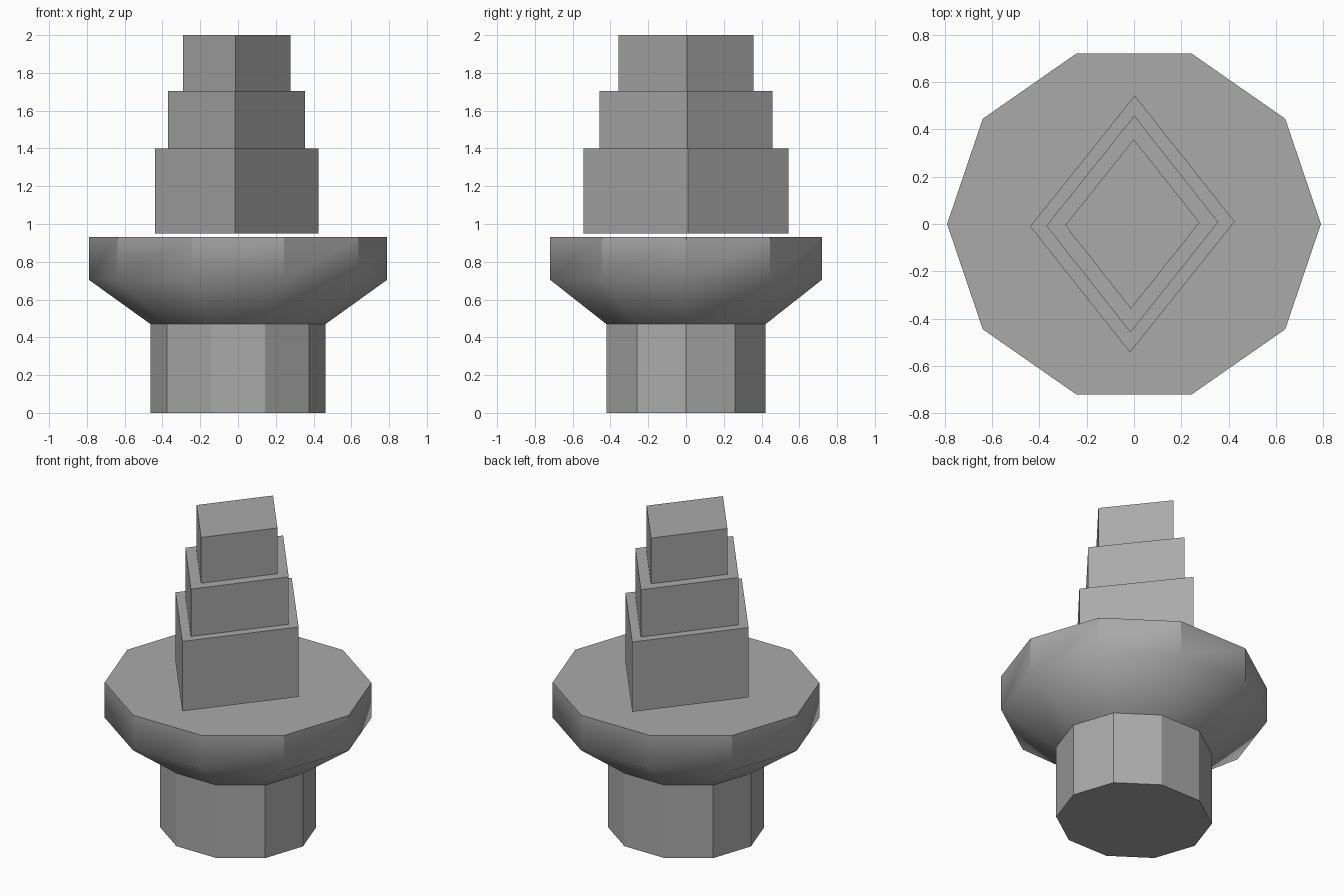
import bpy
import bmesh
import math

cube = bpy.data.objects.get("Cube")
if cube:
    bpy.data.objects.remove(cube, do_unlink=True)

# One plain grey for the whole model
grey = bpy.data.materials.new("stone grey")
grey.use_nodes = True
colour = (0.4, 0.4, 0.4, 1)
grey.diffuse_color = colour
grey.node_tree.nodes["Principled BSDF"].inputs["Base Color"].default_value = colour


def decagon(rx, ry):
    steps = [math.tau * i / 10 for i in range(10)]
    return [(rx * math.cos(a), ry * math.sin(a)) for a in steps]


def diamond(cx, ax, ay, bx, by):
    """Corners of a slightly turned box from its two half diagonals."""
    return [(cx + ax, ay), (cx + bx, by), (cx - ax, -ay), (cx - bx, -by)]


def loft(name, sections, soft_above=None, soft_below=None):
    """Join stacked outlines; edges wholly in the soft height range stay smooth."""
    bm = bmesh.new()
    rings = [[bm.verts.new((x, y, z)) for x, y in outline] for z, outline in sections]
    n = len(rings[0])
    for low, high in zip(rings, rings[1:]):
        for i in range(n):
            j = (i + 1) % n
            bm.faces.new((low[i], low[j], high[j], high[i])).smooth = True
    bm.faces.new(rings[0][::-1])
    bm.faces.new(rings[-1])
    for e in bm.edges:
        zs = sorted(v.co.z for v in e.verts)
        e.smooth = (soft_above is not None and zs[1] > soft_above + 0.01
                    and zs[1] < soft_below + 0.01)
    mesh = bpy.data.meshes.new(name)
    bm.to_mesh(mesh)
    bm.free()
    mesh.materials.append(grey)
    obj = bpy.data.objects.new(name, mesh)
    bpy.context.collection.objects.link(obj)
    return obj


# Ten-sided stem and the flared bowl on top of it
neck = decagon(0.463, 0.443)
rim = decagon(0.79, 0.757)
loft("stem", [(0, neck), (0.47, neck)])
loft("flared_bowl", [(0.47, neck), (0.705, rim), (0.932, rim)], 0.47, 0.705)

# Three stepped blocks, hovering just above the bowl
tiers = [
    ("lower_block", 0.95, 1.40, (-0.007, 0.432, 0.010, 0.010, 0.543)),
    ("middle_block", 1.40, 1.705, (-0.007, 0.363, 0.008, 0.008, 0.458)),
    ("upper_block", 1.705, 2.0, (-0.007, 0.284, 0.006, 0.006, 0.358)),
]
for name, bottom, top, shape in tiers:
    outline = diamond(*shape)
    loft(name, [(bottom, outline), (top, outline)])
